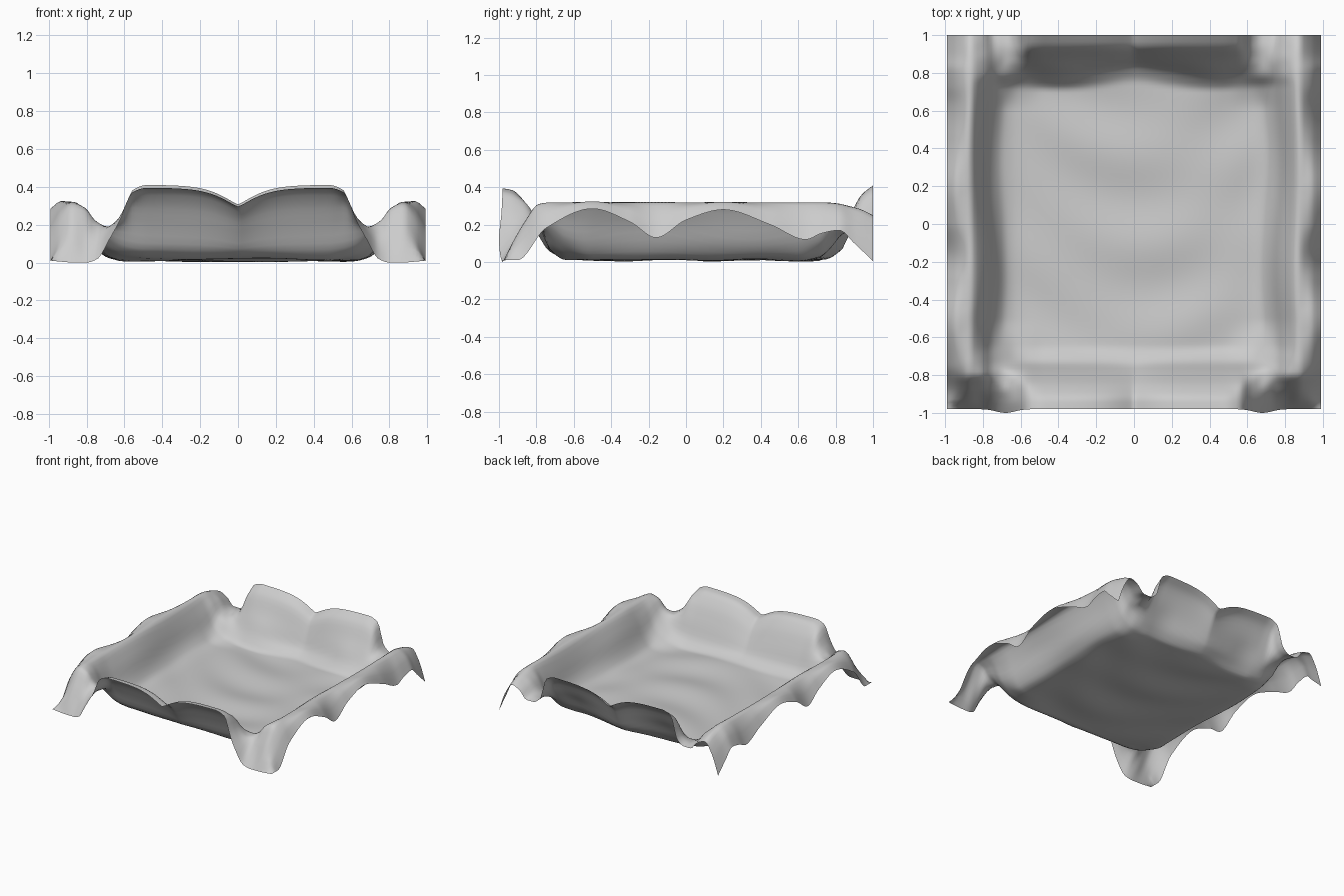
import bpy, bmesh
from math import sin, cos, exp

if "Cube" in bpy.data.objects:
    bpy.data.objects.remove(bpy.data.objects["Cube"])


def curve(keys, t):
    """Smooth overshoot-free interpolation through (position, value) keys."""
    n = len(keys)
    t = min(max(t, keys[0][0]), keys[-1][0])
    i = 0
    while i < n - 2 and t > keys[i + 1][0]:
        i += 1
    slope = [(keys[k + 1][1] - keys[k][1]) / (keys[k + 1][0] - keys[k][0]) for k in range(n - 1)]

    def tangent(k):
        if k == 0 or k == n - 1:
            return slope[0] if k == 0 else slope[-1]
        a, b = slope[k - 1], slope[k]
        return 0 if a * b <= 0 else 2 * a * b / (a + b)

    h = keys[i + 1][0] - keys[i][0]
    s = (t - keys[i][0]) / h
    return ((2 * s**3 - 3 * s**2 + 1) * keys[i][1] + (s**3 - 2 * s**2 + s) * h * tangent(i)
            + (3 * s**2 - 2 * s**3) * keys[i + 1][1] + (s**3 - s**2) * h * tangent(i + 1))


# Wavy hem height along the left and right edges
HEM = [(-.98, .01), (-.9, .01), (-.75, .18), (-.5, .285), (-.3, .215), (-.16, .13), (0, .225),
       (.2, .28), (.45, .2), (.64, .12), (.73, .155), (.82, .17), (.9, .1), (1, .005)]

# Cross-sections from front to back: heights at these distances from the centre line
ACROSS = (0, .48, .56, .62, .68, .74, .80, .87)
SECTIONS = {
    -.98: (.395, .395, .37, .23, .12, .02, .0, .0),
    -.93: (.39, .385, .36, .25, .16, .09, .08, .10),
    -.86: (.32, .32, .32, .24, .19, .17, .20, .22),
    -.79: (.19, .20, .21, .20, .19, .22, .29, .31),
    -.72: (.055, .06, .07, .09, .13, .19, .28, .32),
    -.64: (.008, .01, .02, .035, .07, .13, .25, .32),
    -.5: (.005, .005, .005, .008, .025, .09, .22, .32),
    .6: (.005, .005, .005, .008, .025, .09, .22, .32),
    .72: (.005, .01, .02, .03, .06, .11, .23, .32),
    .80: (.06, .08, .09, .11, .14, .17, .26, .315),
    .87: (.21, .22, .21, .17, .16, .19, .26, .30),
    .94: (.365, .36, .34, .20, .17, .18, .24, .28),
    1.0: (.41, .41, .38, .20, .16, .16, .22, .25),
}
TRACKS = [[(y, row[i]) for y, row in SECTIONS.items()] for i in range(len(ACROSS))]


def height(x, y):
    ax = abs(x)
    # back wall stands further back in the middle and is pulled in beside it
    lift = exp(-((y - .78) / .09) ** 2)
    yy = y + lift * (.03 * exp(-((ax - .4) / .18) ** 2) - .025 * exp(-(ax / .15) ** 2))
    # side walls wander in and out
    sway = .018 * sin(5.5 * y - .3) * exp(-((ax - .76) / .1) ** 2) * max(0, 1 - y**4)
    keys = [(a, curve(t, yy)) for a, t in zip(ACROSS, TRACKS)]
    ridge, hem = keys[-1][1], curve(HEM, y)
    keys += [(.935, ridge * .55 + hem * .45 + .02 * (ridge > .05)), (.99, hem)]
    z = curve(keys, ax - sway)
    # crease in the middle of the front and back flaps
    z *= 1 - .25 * exp(-(ax / .13) ** 1.3) * min(1, z / .1)
    # wrinkles on the floor
    flat = max(0, 1 - z / .08) * max(0, 1 - (ax / .75) ** 4)
    z += flat * .011 * (sin(13 * y + 3 * cos(2.6 * x)) * cos(3.5 * x + 1.5 * y) + .8)
    return max(z, 0)


# Soft sheet with raised rim
N = 110
bm = bmesh.new()
grid = []
for j in range(N + 1):
    y = -.98 + 1.98 * j / N
    line = []
    for i in range(N + 1):
        x = -.99 + 1.98 * i / N
        # corners swell slightly past the front edge
        bulge = .02 * exp(-((abs(x) - .68) / .07) ** 2) * exp(-(y + .98) / .08)
        line.append(bm.verts.new((x, y - bulge, height(x, y))))
    grid.append(line)
for j in range(N):
    for i in range(N):
        bm.faces.new((grid[j][i], grid[j][i + 1], grid[j + 1][i + 1], grid[j + 1][i]))
mesh = bpy.data.meshes.new("cloth_tray")
bm.to_mesh(mesh)
bm.free()
mesh.shade_smooth()
tray = bpy.data.objects.new("cloth_tray", mesh)
bpy.context.collection.objects.link(tray)
